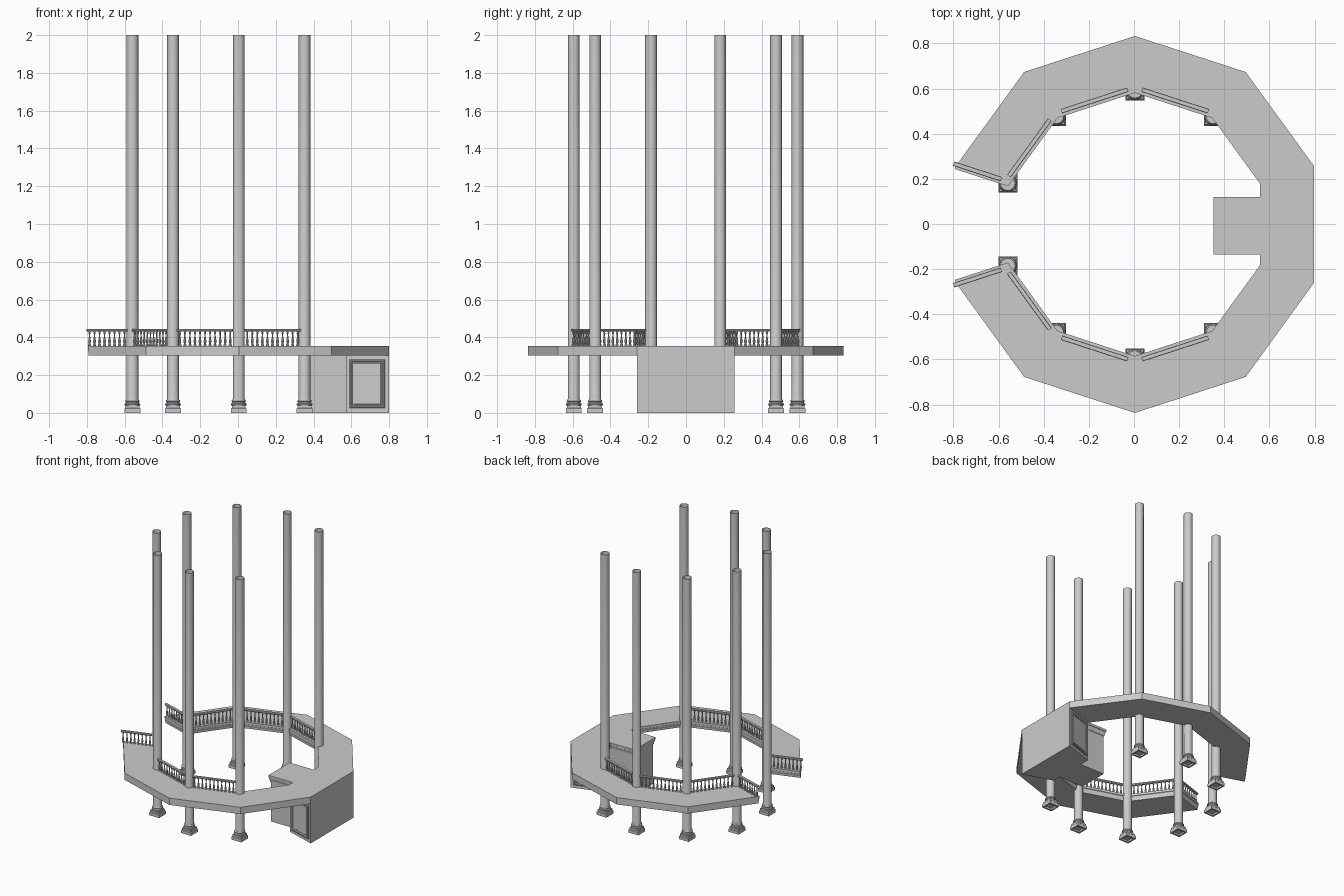
import bpy, bmesh, math
from mathutils import Vector, Matrix

if "Cube" in bpy.data.objects:
    bpy.data.objects.remove(bpy.data.objects["Cube"])

CX, CY = 0.004, -0.002            # centre of the decagon
TOP, UNDER = 0.355, 0.303         # gallery floor


def ring(r, deg):
    a = math.radians(deg)
    return Vector((CX + r * math.cos(a), CY + r * math.sin(a)))


def finish(bm, name, smooth=False):
    bmesh.ops.recalc_face_normals(bm, faces=bm.faces)
    me = bpy.data.meshes.new(name)
    bm.to_mesh(me)
    bm.free()
    ob = bpy.data.objects.new(name, me)
    bpy.context.collection.objects.link(ob)
    if smooth:
        bpy.ops.object.select_all(action='DESELECT')
        ob.select_set(True)
        bpy.context.view_layer.objects.active = ob
        bpy.ops.object.shade_smooth_by_angle(angle=math.radians(35))
    return ob


def prism(name, pts, z0, z1):
    bm = bmesh.new()
    f = bm.faces.new([bm.verts.new((p[0], p[1], z0)) for p in pts])
    ext = bmesh.ops.extrude_face_region(bm, geom=[f], use_keep_orig=True)
    vs = [g for g in ext['geom'] if isinstance(g, bmesh.types.BMVert)]
    bmesh.ops.translate(bm, verts=vs, vec=(0, 0, z1 - z0))
    return finish(bm, name)


def loft(bm, loops, closed=True):
    rows = [[bm.verts.new(p) for p in lp] for lp in loops]
    n = len(rows[0])
    for a, b in zip(rows, rows[1:]):
        for i in range(n if closed else n - 1):
            j = (i + 1) % n
            bm.faces.new((a[i], a[j], b[j], b[i]))
    return rows


def lathe(bm, profile, x, y, sides):
    loft(bm, [[(x + r * math.cos(2 * math.pi * i / sides),
                y + r * math.sin(2 * math.pi * i / sides), z) for i in range(sides)]
              for r, z in profile])


# Inner edge of the gallery, from the left opening clockwise round to the other side
PX, PY0, PY1 = 0.365, -0.122, 0.107    # projecting landing
RO, RI = 0.835, 0.597
upper = [ring(RI, d) for d in (162, 126, 90, 54, 18)]
lower = [ring(RI, d) for d in (-18, -54, -90, -126, -162)]
landing = [Vector((upper[-1].x, PY1)), Vector((PX, PY1)),
           Vector((PX, PY0)), Vector((upper[-1].x, PY0))]
inner = upper + landing + lower
outer = [ring(RO, d) for d in (-162, -126, -90, -54, -18, 18, 54, 90, 126, 162)]

prism("gallery_floor", inner + outer, UNDER, TOP)

# Solid block below the landing
block = [upper[-1]] + landing + [lower[0], ring(RO, -18), ring(RO, 18)]
prism("landing_block", block, 0.0, UNDER + 0.001)

# Moulding swept along the inner edge with mitred corners
path = [outer[-1]] + inner + [outer[0]]
profile = [(-0.002, UNDER), (0.004, UNDER), (0.005, 0.316), (0.009, 0.328),
           (0.010, 0.336), (0.013, 0.338), (0.013, TOP), (-0.002, TOP)]


def right(a, b):
    d = (b - a).normalized()
    return Vector((d.y, -d.x))


bm = bmesh.new()
loops = []
for i, p in enumerate(path):
    n1 = right(path[max(i - 1, 0)], path[max(i, 1)])
    n2 = right(path[min(i, len(path) - 2)], path[min(i + 1, len(path) - 1)])
    m = (n1 + n2) / (1 + n1.dot(n2))
    loops.append([(p.x + m.x * o, p.y + m.y * o, z) for o, z in profile])
rows = loft(bm, loops)
bm.faces.new(rows[0])
bm.faces.new(rows[-1])
finish(bm, "edge_moulding")

# Framed panels on the slanted sides of the block
for s, name in ((1, "back_panel"), (-1, "front_panel")):
    a, b = ring(RI, 18 * s), ring(RO, 18 * s)
    d = (b - a).normalized()
    n = Vector((-d.y, d.x)) * s
    L = (b - a).length

    def rect(inset, out):
        u0, u1 = 0.022 + inset, L - 0.022 - inset
        z0, z1 = 0.025 + inset, 0.283 - inset
        return [(a.x + d.x * u + n.x * out, a.y + d.y * u + n.y * out, z)
                for u, z in ((u0, z0), (u1, z0), (u1, z1), (u0, z1))]
    bm = bmesh.new()
    rows = loft(bm, [rect(0, -0.002), rect(0, 0.005), rect(0.005, 0.009), rect(0.011, 0.009),
                     rect(0.014, 0.002), rect(0.019, 0.002), rect(0.022, 0.005)])
    bm.faces.new(rows[-1])
    finish(bm, name)

# Columns: square plinth, turned base and open-topped shaft
shaft = [(0.034, 0.038), (0.040, 0.040), (0.042, 0.045), (0.040, 0.050), (0.035, 0.052),
         (0.034, 0.057), (0.037, 0.059), (0.038, 0.063), (0.036, 0.067), (0.033, 0.069),
         (0.031, 0.076), (0.031, 2.0)]
for k, deg in enumerate((162, 126, 90, 54, -54, -90, -126, -162)):
    c = ring(0.592, deg)
    bm = bmesh.new()
    rows = loft(bm, [[(c.x + sx * h, c.y + sy * h, z) for sx, sy in
                      ((-1, -1), (1, -1), (1, 1), (-1, 1))]
                     for h, z in ((0.028, 0.012), (0.030, 0.0), (0.042, 0.0), (0.042, 0.022),
                                  (0.037, 0.027), (0.037, 0.039))])
    bm.faces.new(rows[-1])
    bm.faces.new(rows[0])
    lathe(bm, shaft, c.x, c.y, 20)
    finish(bm, f"column_{k + 1}", True)

# Balustrades: turned balusters under a handrail
bal = [(0.008, TOP), (0.008, 0.361), (0.004, 0.364), (0.0075, 0.376), (0.0065, 0.386),
       (0.0035, 0.402), (0.003, 0.416), (0.006, 0.420), (0.004, 0.424), (0.007, 0.434)]


def balustrade(name, a, b, off, trim_a, trim_b, count):
    d = (b - a).normalized()
    n = -right(a, b)
    a, b = a + d * trim_a + n * off, b - d * trim_b + n * off
    bm = bmesh.new()
    for i in range(count):
        p = a.lerp(b, (i + 0.5) / count)
        lathe(bm, bal, p.x, p.y, 8)
    section = [(-0.007, 0.432), (0.007, 0.432), (0.010, 0.438), (0.008, 0.445),
               (-0.008, 0.445), (-0.010, 0.438)]
    rows = loft(bm, [[(p.x + n.x * o, p.y + n.y * o, z) for o, z in section] for p in (a, b)])
    bm.faces.new(rows[0])
    bm.faces.new(rows[1])
    finish(bm, name, True)


for i in range(3):
    balustrade(f"back_balustrade_{i + 1}", upper[i], upper[i + 1], 0.010, 0.03, 0.03, 11)
    balustrade(f"front_balustrade_{i + 1}", lower[i + 1], lower[i + 2], 0.010, 0.03, 0.03, 11)
balustrade("back_end_balustrade", outer[-1], upper[0], 0.008, -0.012, 0.028, 8)
balustrade("front_end_balustrade", lower[-1], outer[0], 0.008, 0.028, -0.012, 8)
